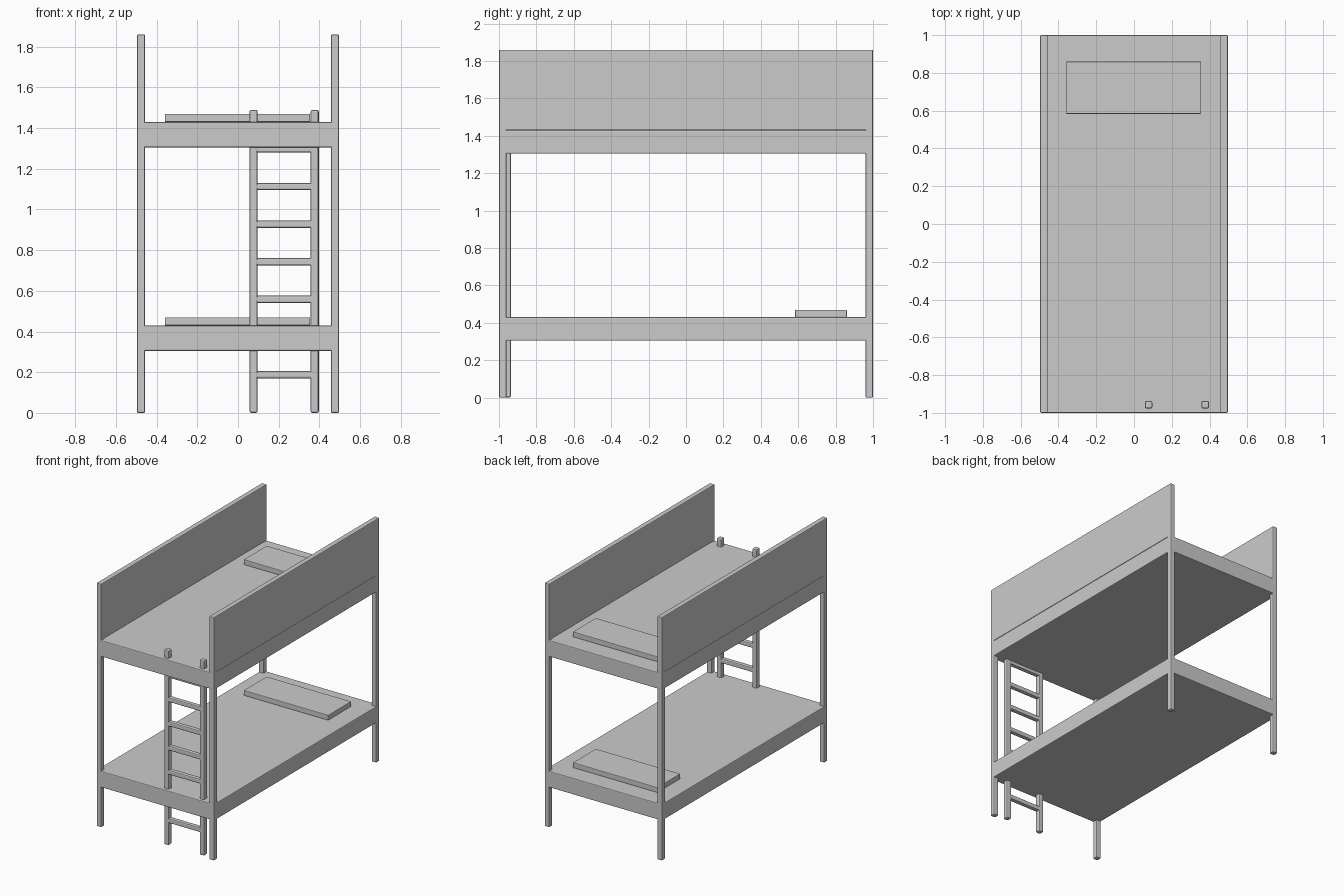
import bpy

if "Cube" in bpy.data.objects:
    bpy.data.objects.remove(bpy.data.objects["Cube"])


def box(name, x0, x1, y0, y1, z0, z1, bevel=0.006):
    """Box given by its extents, with softly chamfered edges."""
    bpy.ops.mesh.primitive_cube_add(
        size=1, location=((x0 + x1) / 2, (y0 + y1) / 2, (z0 + z1) / 2))
    ob = bpy.context.object
    ob.name = name
    ob.scale = (x1 - x0, y1 - y0, z1 - z0)
    bpy.ops.object.transform_apply(location=False, rotation=False, scale=True)
    mod = ob.modifiers.new("edge_bevel", 'BEVEL')
    mod.width = bevel
    mod.segments = 2
    return ob


W, L, T = 0.497, 1.0, 0.04   # half width, half length, post thickness
TOP = 1.86
DECK_TOPS = {"lower": 0.43, "upper": 1.43}

# corner posts
for sx, side in ((-1, "left"), (1, "right")):
    x0, x1 = sorted((sx * W, sx * (W - T)))
    for sy, end in ((-1, "front"), (1, "back")):
        y0, y1 = sorted((sy * L, sy * (L - T)))
        box(f"{end}_{side}_post", x0, x1, y0, y1, 0, TOP)
    # guard panel along the upper bunk
    box(f"{side}_guard_panel", x0, x1, -L, L, DECK_TOPS["upper"], TOP)

# bed decks and pillows
for level, z in DECK_TOPS.items():
    box(f"{level}_deck", -W, W, -L, L, z - 0.125, z)
    box(f"{level}_pillow", -0.36, 0.355, 0.583, 0.86, z, z + 0.04, 0.004)

# ladder at the front end, running up through both decks
for x, side in ((0.077, "left"), (0.377, "right")):
    box(f"ladder_{side}_rail", x - 0.02, x + 0.02, -0.977, -0.936, 0, 1.49, 0.009)
for i in range(7):
    z = 0.188 + i * 0.185
    box(f"ladder_rung_{i + 1}", 0.085, 0.37, -0.974, -0.939, z - 0.018, z + 0.018, 0.008)
